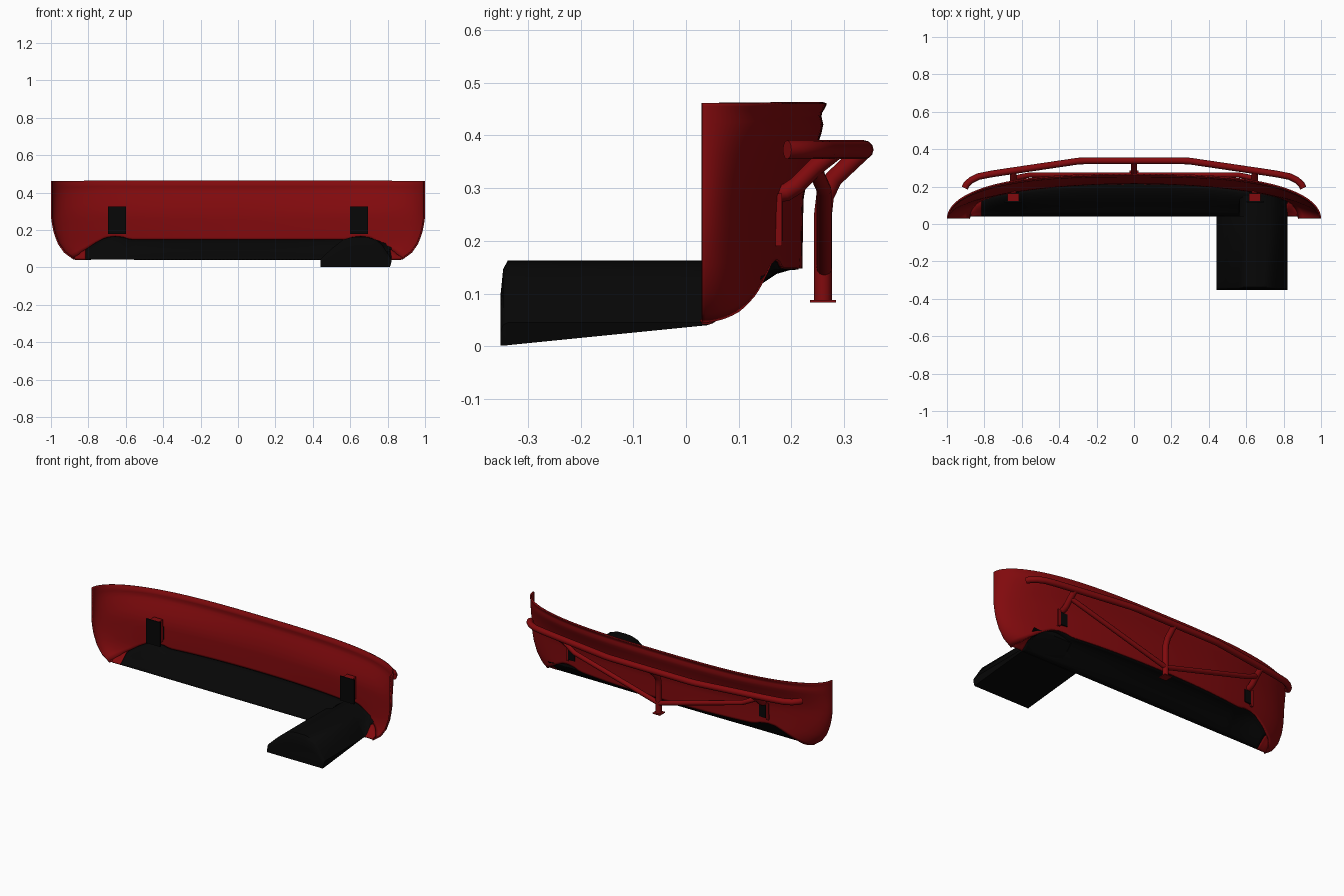
import bpy, bmesh, math

if "Cube" in bpy.data.objects:
    bpy.data.objects.remove(bpy.data.objects["Cube"])

def material(name, col):
    m = bpy.data.materials.new(name)
    m.diffuse_color = (*col, 1)
    m.use_nodes = True
    m.node_tree.nodes["Principled BSDF"].inputs["Base Color"].default_value = m.diffuse_color
    return m

RED = material("red_paint", (0.22, 0.003, 0.004))
BLACK = material("black_plastic", (0.002, 0.002, 0.002))

def finish(name, verts, faces, mat, angle=35, thick=0):
    me = bpy.data.meshes.new(name)
    me.from_pydata(verts, [], faces)
    bm = bmesh.new()
    bm.from_mesh(me)
    bmesh.ops.recalc_face_normals(bm, faces=bm.faces)
    bm.to_mesh(me)
    bm.free()
    ob = bpy.data.objects.new(name, me)
    bpy.context.collection.objects.link(ob)
    me.materials.append(mat)
    if thick:
        s = ob.modifiers.new("thickness", 'SOLIDIFY')
        s.thickness = thick
        s.offset = 0
    bpy.ops.object.select_all(action='DESELECT')
    bpy.context.view_layer.objects.active = ob
    ob.select_set(True)
    bpy.ops.object.shade_smooth_by_angle(angle=math.radians(angle))
    return ob

def grid_faces(rows, cols):
    return [(r*cols+c, r*cols+c+1, (r+1)*cols+c+1, (r+1)*cols+c)
            for r in range(rows-1) for c in range(cols-1)]

def lerp(table, t):
    for (a, va), (b, vb) in zip(table, table[1:]):
        if t <= b:
            k = max(0, (t-a)/(b-a))
            return va+(vb-va)*k
    return table[-1][1]

def box(name, lo, hi, mat):
    v = [(x, y, z) for x in (lo[0], hi[0]) for y in (lo[1], hi[1]) for z in (lo[2], hi[2])]
    f = [(0, 1, 3, 2), (4, 5, 7, 6), (0, 1, 5, 4), (2, 3, 7, 6), (0, 2, 6, 4), (1, 3, 7, 5)]
    return finish(name, v, f, mat)

def tube(name, pts, r, mat):
    cu = bpy.data.curves.new(name, 'CURVE')
    cu.dimensions = '3D'
    cu.bevel_depth = r
    cu.bevel_resolution = 4
    cu.use_fill_caps = True
    sp = cu.splines.new('POLY')
    sp.points.add(len(pts)-1)
    for p, q in zip(sp.points, pts):
        p.co = (*q, 1)
    sp.use_smooth = True
    ob = bpy.data.objects.new(name, cu)
    bpy.context.collection.objects.link(ob)
    cu.materials.append(mat)
    return ob

# Bumper shell: bowed plan, shaped side profile, arched cut-outs near the ends
WIDTH = [(0.045, 0.88), (0.08, 0.93), (0.13, 0.965), (0.2, 0.99), (0.27, 1.0), (0.465, 1.0)]
INSET = [(0.045, 0.05), (0.28, 0.046), (0.35, 0.032), (0.40, 0.013),
         (0.42, 0.008), (0.44, 0.013), (0.455, 0.004), (0.465, 0.0)]
BOTTOM = [(0, 0.148), (0.6, 0.148), (0.63, 0.16), (0.68, 0.165), (0.73, 0.157), (0.78, 0.135),
          (0.86, 0.098), (0.935, 0.068), (1, 0.048)]
POWER = [(0.1, 2.2), (0.2, 1.95), (0.3, 1.95), (0.42, 2.8), (0.465, 3.0)]

def shell_point(u, z):
    plan = math.sqrt(max(0, 1-abs(u)**lerp(POWER, z)))
    return (u*0.996*lerp(WIDTH, z), 0.03+plan*(0.235-lerp(INSET, z)), z)

LEVELS = [0, .04, .08, .13, .19, .26, .34, .43, .53, .64, .76, .82, .87, .91, .94, .965, .985, 1]
N = 96
verts = []
for i in range(N+1):
    u = -math.cos(math.pi*i/N)
    zb = lerp(BOTTOM, abs(u))
    verts += [shell_point(u, zb+(0.462-zb)*k) for k in LEVELS]
finish("bumper_shell", verts, grid_faces(N+1, len(LEVELS)), RED, 40, 0.008)

# Skirt arching from the shell's lower edge down to the front; red returns close its ends
SECT = [(0, 0), (0.15, 0.12), (0.35, 0.42), (0.55, 0.7), (0.75, 0.92), (0.9, 0.99), (1, 1)]

def skirt(name, u0, u1, n, mat):
    v = []
    for i in range(n+1):
        u = u0+(u1-u0)*i/n
        x, y, z = shell_point(u, lerp(BOTTOM, abs(u)))
        front = min(0.042, y)
        v += [(x, front+(y-0.003-front)*a, 0.043+(z-0.043)*b) for a, b in SECT]
    finish(name, v, grid_faces(n+1, len(SECT)), mat, 40, 0.005)

skirt("lower_skirt", -0.87, 0.87, 80, BLACK)
skirt("left_return", -1, -0.87, 8, RED)
skirt("right_return", 0.87, 1, 8, RED)

# Rounded black housing reaching far forward on the right
def housing(name, section, stations):
    n = len(section)
    v = [(x, y, max(drop, z*s)) for y, drop, s in stations for x, z in section]
    f = [(r*n+c, r*n+(c+1) % n, (r+1)*n+(c+1) % n, (r+1)*n+c)
         for r in range(len(stations)-1) for c in range(n)]
    f += [tuple(range(n)), tuple(range(len(v)-n, len(v)))]
    return finish(name, v, f, BLACK, 50)

HUMP = [(0.64, 0.163), (0.69, 0.162), (0.74, 0.147), (0.77, 0.122), (0.795, 0.085), (0.82, 0.045), (0.812, 0)]
housing("right_housing", [(0.44, 0), (0.442, 0.045), (0.5, 0.1), (0.56, 0.147), (0.6, 0.16)]+HUMP,
        [(-0.352, 0.001, 0.6), (-0.347, 0.001, 0.9), (-0.338, 0.002, 1), (0.042, 0.04, 1)])
housing("right_housing_rear", [(0.56, 0), (0.565, 0.13), (0.6, 0.158)]+HUMP,
        [(0.04, 0.042, 1), (0.10, 0.085, 1), (0.15, 0.135, 1)])

# Main guard bar
half = [(0.905, 0.192), (0.895, 0.212), (0.87, 0.235), (0.83, 0.254), (0.77, 0.266),
        (0.70, 0.277), (0.30, 0.336), (0.26, 0.338)]
path = [(-x, y, 0.373) for x, y in half]+[(x, y, 0.373) for x, y in reversed(half)]
tube("guard_bar", path, 0.018, RED)

# Centre post with foot plate
tube("centre_post", [(0, 0.26, 0.085), (0, 0.26, 0.25), (0, 0.264, 0.285), (0, 0.28, 0.318),
                     (0, 0.335, 0.37)], 0.017, RED)
box("post_foot", (-0.025, 0.235, 0.083), (0.025, 0.285, 0.088), RED)

# Braces, stand-offs and mounting brackets on both sides
for s, nm in ((-1, "left"), (1, "right")):
    tube(nm+"_brace", [(s*0.64, 0.245, 0.335), (s*0.56, 0.262, 0.297), (0, 0.262, 0.145)], 0.014, RED)
    tube(nm+"_standoff", [(s*0.645, 0.168, 0.29), (s*0.645, 0.19, 0.292), (s*0.645, 0.21, 0.305),
                          (s*0.645, 0.245, 0.34), (s*0.645, 0.283, 0.37)], 0.017, RED)
    for part, x0, x1, y0, y1, z0, z1, m in (
            ("bracket", 0.615, 0.675, 0.122, 0.163, 0.19, 0.322, RED),
            ("bracket_plate", 0.6, 0.695, 0.115, 0.122, 0.178, 0.325, BLACK),
            ("bracket_recess", 0.615, 0.66, 0.165, 0.183, 0.2, 0.275, BLACK),
            ("mount_plate", 0.66, 0.675, 0.165, 0.182, 0.19, 0.29, RED)):
        a, b = sorted((s*x0, s*x1))
        box(nm+"_"+part, (a, y0, z0), (b, y1, z1), m)
